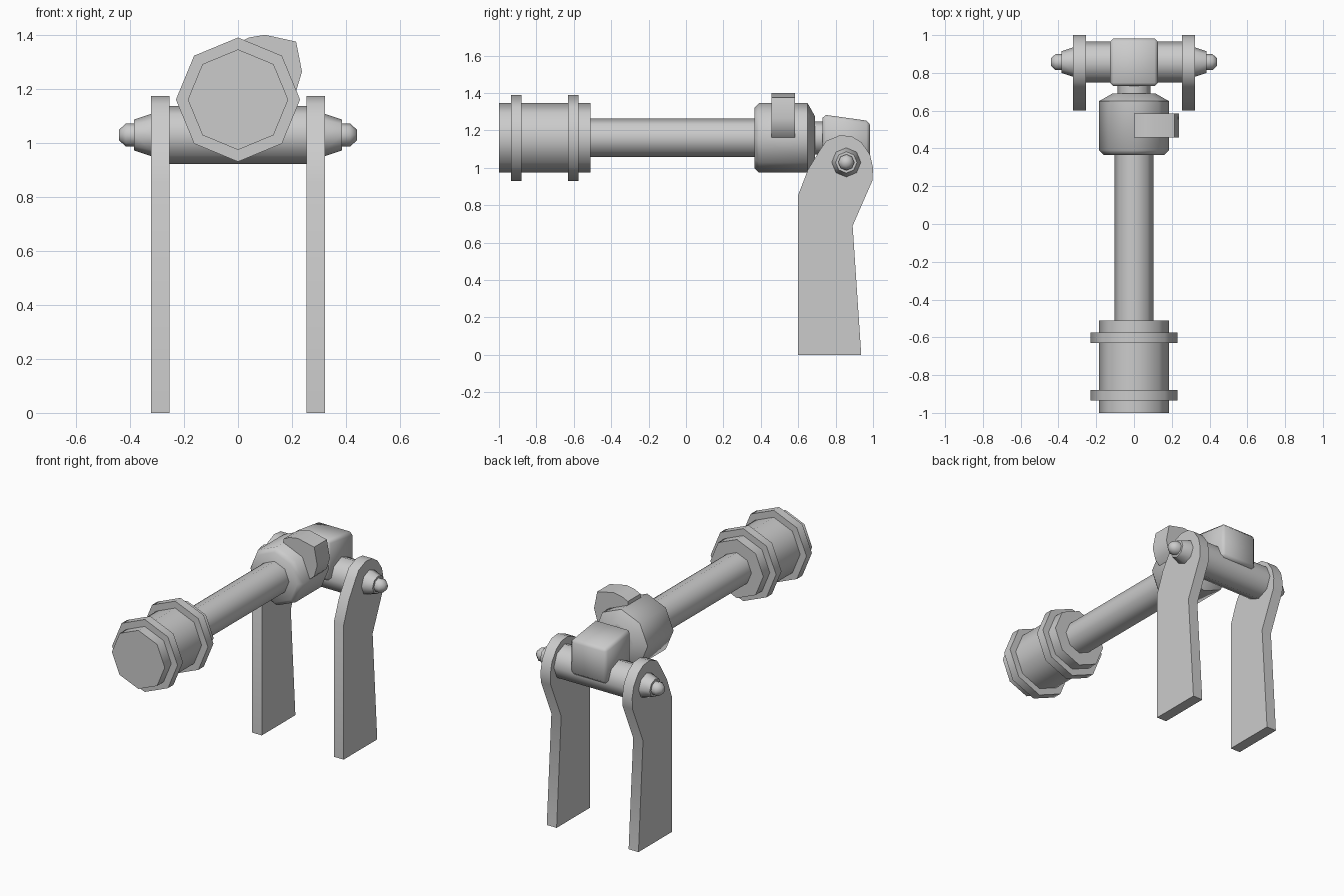
import bpy, bmesh, math

if "Cube" in bpy.data.objects:
    bpy.data.objects.remove(bpy.data.objects["Cube"])

SIDES = 8


def finish(name, bm, bevel=0.0):
    bmesh.ops.recalc_face_normals(bm, faces=bm.faces)
    if bevel:
        bmesh.ops.bevel(bm, geom=bm.edges[:], offset=bevel, segments=1, affect='EDGES')
    me = bpy.data.meshes.new(name)
    bm.to_mesh(me)
    bm.free()
    ob = bpy.data.objects.new(name, me)
    bpy.context.collection.objects.link(ob)
    bpy.ops.object.select_all(action='DESELECT')
    ob.select_set(True)
    bpy.context.view_layer.objects.active = ob
    bpy.ops.object.shade_smooth_by_angle(angle=math.radians(50))
    return ob


def lathe(name, axis, centre, profile):
    """Capped eight-sided turning; profile is (distance along axis, radius)."""
    bm = bmesh.new()
    rings = []
    for d, r in profile:
        ring = []
        for i in range(SIDES):
            a = 2 * math.pi * i / SIDES
            u, z = centre[0] + r * math.sin(a), centre[1] + r * math.cos(a)
            ring.append(bm.verts.new((u, d, z) if axis == 'Y' else (d, u, z)))
        rings.append(ring)
    for a, b in zip(rings, rings[1:]):
        for i in range(SIDES):
            j = (i + 1) % SIDES
            bm.faces.new((a[i], a[j], b[j], b[i]))
    bm.faces.new(rings[0])
    bm.faces.new(rings[-1])
    return finish(name, bm)


def slab(name, axis, pts, lo, hi, bevel=0.0):
    """Outline (u, z) extruded along X or Y from lo to hi."""
    bm = bmesh.new()
    ends = [[bm.verts.new((d, u, z) if axis == 'X' else (u, d, z)) for u, z in pts]
            for d in (lo, hi)]
    bm.faces.new(ends[0])
    bm.faces.new(ends[1])
    for i in range(len(pts)):
        j = (i + 1) % len(pts)
        bm.faces.new((ends[0][i], ends[0][j], ends[1][j], ends[1][i]))
    return finish(name, bm, bevel)


# Barrel line: muzzle with two collars, tube, rear body with neck
bore = (0, 1.16)
M, F = 0.186, 0.23
lathe("muzzle", 'Y', bore, [(-1, M), (-0.935, M), (-0.935, F), (-0.88, F), (-0.88, M),
                            (-0.63, M), (-0.63, F), (-0.575, F), (-0.575, M), (-0.51, M)])
lathe("barrel_tube", 'Y', bore, [(-0.52, 0.103), (0.38, 0.103)])
lathe("rear_body", 'Y', bore, [(0.365, 0.16), (0.39, M), (0.65, M), (0.69, 0.115),
                               (0.69, 0.088), (0.75, 0.088)])

# Knob on the upper right of the rear body
slab("side_knob", 'Y', [(0, 1.37), (0.04, 1.39), (0.1, 1.4), (0.215, 1.375),
                        (0.237, 1.264), (0.215, 1.19), (0.17, 1.15), (0, 1.2)], 0.457, 0.584)

# Pivot block sitting on the axle
slab("pivot_block", 'X', [(0.73, 1.025), (0.983, 1.025), (0.983, 1.25), (0.73, 1.285)],
     -0.127, 0.127, 0.018)

# Cross axle and its tapered ends
pivot = (0.857, 1.029)
lathe("axle", 'X', pivot, [(-0.26, 0.108), (0.26, 0.108)])
leg = [(0.6, 0), (0.937, 0), (0.891, 0.69), (0.996, 0.93), (1.0, 1.0), (0.984, 1.07),
       (0.94, 1.134), (0.888, 1.168), (0.823, 1.174), (0.75, 1.144), (0.717, 1.096),
       (0.652, 0.99), (0.6, 0.855)]
for side, s in (("left", -1), ("right", 1)):
    lathe(side + "_axle_end", 'X', pivot,
          [(s * 0.3, 0.08), (s * 0.322, 0.078), (s * 0.385, 0.057), (s * 0.385, 0.043),
           (s * 0.415, 0.043), (s * 0.44, 0.02)])
    # Flat bent support leg
    slab(side + "_leg", 'X', leg, s * 0.253, s * 0.322)
